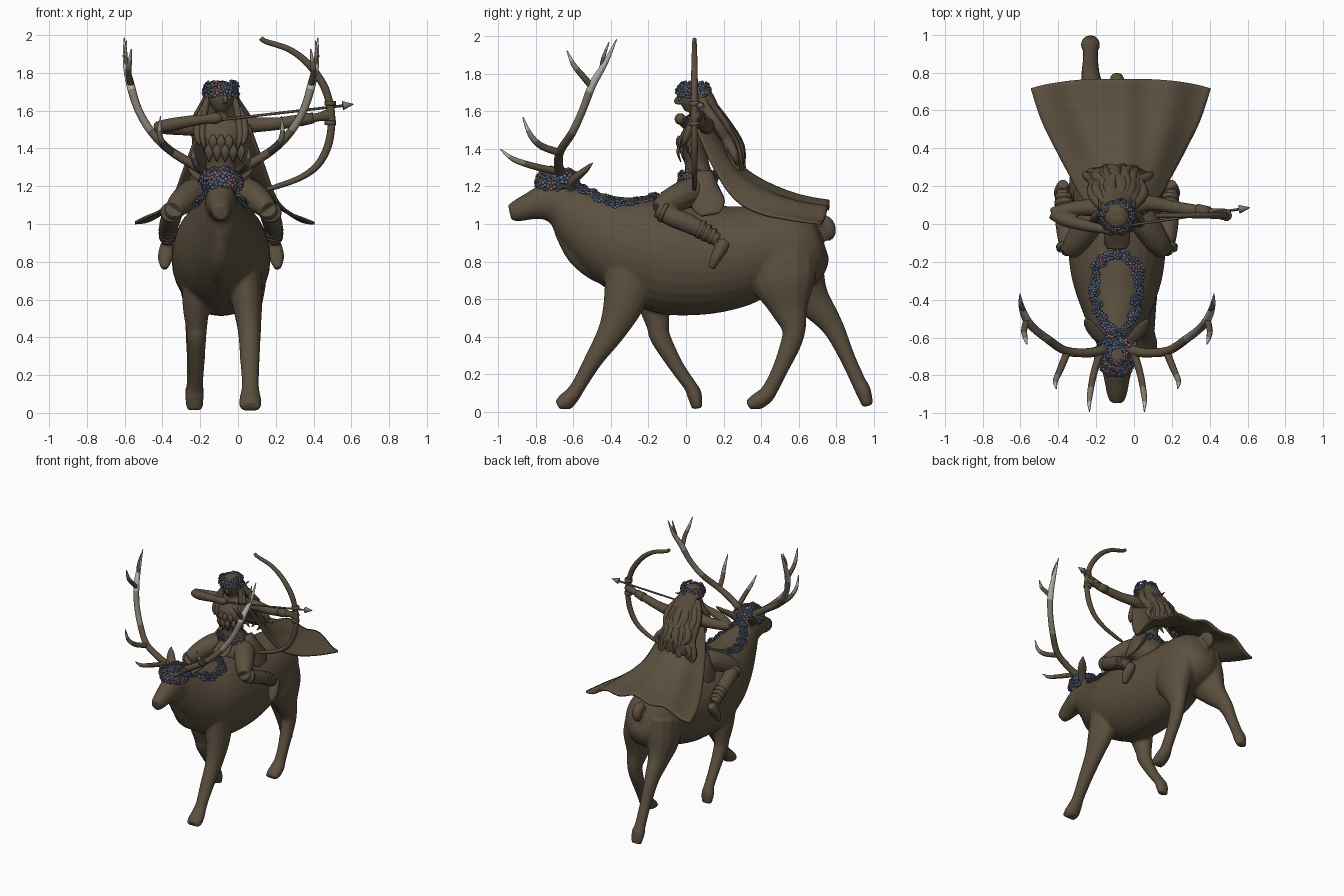
import bpy, bmesh, math, random
from mathutils import Vector, Matrix
from mathutils.bvhtree import BVHTree
random.seed(4)
CX = -0.09  # centre line of mount and rider


def mat(name, r, g, b):
    m = bpy.data.materials.new(name)
    m.diffuse_color = (r, g, b, 1)
    return m


BROWN = mat("dark_brown", .105, .079, .049)
HORN = mat("horn_grey", .22, .19, .16)
TIP = mat("horn_tip", .46, .44, .42)
BLUE = mat("petal_blue", .12, .16, .26)
NAVY = mat("petal_slate", .085, .105, .16)
PINK = mat("petal_pink", .24, .12, .13)


def spline(pts, subs):
    """Catmull-Rom through rows of (x, y, z, ra, rb)."""
    rows = [tuple(p) + ((p[3],) if len(p) == 4 else ()) for p in pts]
    rows = [rows[0]] + rows + [rows[-1]]
    out = []
    for a, b, c, d in zip(rows, rows[1:], rows[2:], rows[3:]):
        for k in range(subs):
            t = k / subs
            out.append([.5 * (2*q + (r-p)*t + (2*p-5*q+4*r-s)*t*t + (3*q-p-3*r+s)*t**3)
                        for p, q, r, s in zip(a, b, c, d)])
    return out + [list(rows[-1])]


def tube(bm, pts, n=14, subs=4, tips=False):
    """Closed elliptical tube; ra lies along x (or y for tubes running sideways)."""
    rows = spline(pts, subs)
    P = [Vector(r[:3]) for r in rows]
    d = P[-1] - P[0]
    ref = Vector((0, 1, 0)) if abs(d.x) > max(abs(d.y), abs(d.z)) else Vector((1, 0, 0))
    rings = []
    for i, r in enumerate(rows):
        t = (P[min(i+1, len(P)-1)] - P[max(i-1, 0)]).normalized()
        u = (ref - t * ref.dot(t)).normalized()
        w = t.cross(u)
        ra, rb = max(r[3], .002), max(r[4], .002)
        rings.append([bm.verts.new(P[i] + u*ra*math.cos(a) + w*rb*math.sin(a))
                      for a in (2*math.pi*k/n for k in range(n))])
    for i in range(len(rings) - 1):
        f = i / (len(rings) - 1)
        for k in range(n):
            face = bm.faces.new((rings[i][k], rings[i][(k+1) % n], rings[i+1][(k+1) % n], rings[i+1][k]))
            if tips:
                face.material_index = 2 if f > .7 else 1 if f > .48 else 0
    bm.faces.new(rings[0])
    bm.faces.new(rings[-1])


def finish(name, bm, mats, voxel=0, smooth=3):
    bmesh.ops.recalc_face_normals(bm, faces=bm.faces)
    me = bpy.data.meshes.new(name)
    for m in mats:
        me.materials.append(m)
    bm.to_mesh(me)
    bm.free()
    ob = bpy.data.objects.new(name, me)
    bpy.context.collection.objects.link(ob)
    if voxel:  # fuse overlapping tubes into one skin
        m = ob.modifiers.new("fuse", 'REMESH')
        m.mode, m.voxel_size = 'VOXEL', voxel
        s = ob.modifiers.new("relax", 'SMOOTH')
        s.iterations = smooth
        me = bpy.data.meshes.new_from_object(ob.evaluated_get(bpy.context.evaluated_depsgraph_get()))
        ob.modifiers.clear()
        ob.data = me
        if not me.materials:
            me.materials.append(mats[0])
    me.polygons.foreach_set("use_smooth", [True] * len(me.polygons))
    return ob


def side(s, pts):
    return [(CX + s*p[0],) + tuple(p[1:]) for p in pts]


# --- elk: trunk, neck and head in one loft ---
bm = bmesh.new()
trunk = [(.735, .90, .06, .08), (.70, .89, .14, .16), (.6, .87, .20, .22), (.4, .855, .23, .245),
         (.25, .825, .25, .275), (.08, .81, .26, .295), (-.1, .83, .26, .31), (-.28, .88, .24, .275),
         (-.43, .945, .19, .225), (-.57, 1.035, .13, .165), (-.67, 1.10, .09, .115), (-.75, 1.115, .082, .098),
         (-.83, 1.095, .066, .073), (-.9, 1.07, .052, .058), (-.94, 1.06, .036, .042)]
tube(bm, [(CX,) + p for p in trunk], 28)
tube(bm, [(CX, .70, 1.02, .04), (CX, .75, 1.0, .04), (CX, .765, .95, .035), (CX, .755, .91, .012)])
tube(bm, [(CX, -.68, .97, .03), (CX, -.58, .84, .06), (CX, -.46, .745, .06), (CX, -.38, .72, .04)])
# --- elk legs: (x, y, z, half width, half depth) ---
tube(bm, [(.02, -.29, .85, .10, .14), (.045, -.32, .62, .085, .12), (.06, -.39, .44, .062, .078),
          (.063, -.49, .28, .052, .05), (.065, -.565, .15, .045, .04), (.065, -.605, .09, .055, .043),
          (.065, -.645, .05, .06, .048), (.065, -.685, .03, .05, .03)])
tube(bm, [(-.2, -.2, .8, .1, .13), (-.22, -.17, .58, .075, .09), (-.22, -.15, .46, .058, .062),
          (-.22, -.135, .39, .052, .055), (-.22, -.05, .24, .042, .04), (-.225, .02, .14, .04, .036),
          (-.23, .045, .09, .05, .04), (-.23, .06, .015, .042, .028)])
tube(bm, [(.01, .5, .85, .12, .2), (.04, .52, .7, .11, .18), (.05, .55, .55, .075, .105),
          (.06, .575, .44, .055, .065), (.06, .555, .35, .05, .055), (.063, .5, .22, .043, .043),
          (.065, .455, .13, .043, .042), (.065, .425, .085, .052, .045), (.065, .375, .05, .055, .045),
          (.065, .33, .03, .045, .03)])
tube(bm, [(-.19, .54, .88, .12, .19), (-.21, .6, .72, .11, .15), (-.22, .67, .6, .075, .1),
          (-.225, .75, .5, .055, .07), (-.23, .8, .42, .048, .055), (-.23, .86, .29, .042, .042),
          (-.23, .92, .16, .042, .04), (-.23, .945, .11, .052, .042), (-.23, .97, .03, .042, .03)])
for s in (-1, 1):  # ears
    tube(bm, side(s, [(.05, -.63, 1.19, .025), (.09, -.6, 1.235, .035, .025), (.14, -.54, 1.285, .035, .018),
                      (.17, -.495, 1.33, .006)]), 12)
for v in bm.verts:
    v.co.z = max(v.co.z, .012)
elk = finish("elk_body", bm, [BROWN], .011, 4)
skin = BVHTree.FromPolygons([v.co for v in elk.data.vertices], [p.vertices for p in elk.data.polygons])

# --- antlers with pale tips ---
for s, nm in ((-1, "antler_right"), (1, "antler_left")):
    bm = bmesh.new()
    tube(bm, side(s, [(.05, -.66, 1.19, .03), (.07, -.665, 1.26, .028), (.15, -.68, 1.315, .025),
                      (.27, -.67, 1.39, .023), (.37, -.605, 1.49, .022), (.44, -.55, 1.61, .021),
                      (.48, -.5, 1.74, .022), (.505, -.43, 1.86, .015), (.512, -.37, 1.985, .003)]), 10, 4, True)
    for t in ([(.09, -.68, 1.28, .02), (.125, -.8, 1.305, .018), (.145, -.92, 1.345, .014), (.145, -.99, 1.4, .003)],
              [(.26, -.67, 1.38, .02), (.3, -.77, 1.415, .018), (.325, -.83, 1.475, .014), (.32, -.87, 1.57, .003)],
              [(.475, -.5, 1.73, .018), (.49, -.56, 1.80, .016), (.485, -.6, 1.85, .013), (.475, -.635, 1.925, .003)],
              [(.495, -.45, 1.83, .013), (.505, -.44, 1.89, .01), (.50, -.41, 1.97, .003)]):
        tube(bm, side(s, t), 8, 4, True)
    finish(nm, bm, [BROWN, HORN, TIP])

# --- rider: torso, head, arms, legs ---
bm = bmesh.new()
tube(bm, [(CX, y, z, a, b) for y, z, a, b in (
    (.05, 1.63, .033, .035), (.06, 1.57, .04, .04), (.06, 1.525, .115, .055), (.045, 1.45, .115, .08),
    (.05, 1.38, .09, .072), (.06, 1.31, .08, .065), (.07, 1.23, .115, .09), (.07, 1.14, .15, .13),
    (.07, 1.05, .1, .1))], 20)
tube(bm, [(CX, y, z, a, b) for y, z, a, b in (
    (.045, 1.755, .03, .03), (.045, 1.735, .06, .062), (.04, 1.68, .07, .078), (.03, 1.63, .056, .062),
    (.02, 1.595, .025, .03))], 18)
tube(bm, [(CX + .02, -.03, 1.69, .008), (CX + .025, -.053, 1.655, .014), (CX + .02, -.03, 1.645, .01)], 8)
tube(bm, [(-.02, .09, 1.52, .05), (.08, .11, 1.525, .042), (.2, .09, 1.53, .034), (.3, .075, 1.545, .032),
          (.42, .06, 1.565, .023), (.47, .052, 1.575, .032), (.51, .05, 1.58, .02)])
tube(bm, [(-.17, .085, 1.51, .05), (-.28, .085, 1.51, .042), (-.38, .07, 1.51, .036), (-.435, .055, 1.515, .03)])
tube(bm, [(-.435, .055, 1.51, .03), (-.36, .02, 1.525, .035), (-.25, -.01, 1.545, .03), (-.17, -.025, 1.555, .024),
          (-.12, -.03, 1.56, .032), (-.085, -.03, 1.56, .018)])
for s in (-1, 1):
    tube(bm, side(s, [(.08, .09, 1.18, .08), (.15, .0, 1.16, .078), (.21, -.09, 1.115, .068), (.25, -.145, 1.075, .05)]))
    tube(bm, side(s, [(.245, -.145, 1.08, .048), (.26, -.08, 1.04, .052), (.275, .02, 1.0, .052),
                      (.285, .1, .955, .042), (.285, .17, .915, .036)]))
    tube(bm, side(s, [(.285, .215, .91, .026), (.287, .19, .875, .038, .036), (.295, .16, .82, .04, .03),
                      (.30, .135, .765, .018)]))
    tube(bm, side(s, [(.06, .05, 1.67, .012), (.085, .09, 1.68, .016, .008), (.1, .14, 1.70, .003)]), 8)
finish("rider_body", bm, [BROWN], .0065, 2)

# --- boot cuffs and wrist band ---
bm = bmesh.new()
for s in (-1, 1):
    for y, z, r in ((-.13, 1.065, .055), (.07, .975, .052), (.1, .957, .05), (.13, .94, .046)):
        tube(bm, side(s, [(.28 - .13*(z-.95), y, z, r), (.282 - .13*(z-.95), y+.02, z-.009, r)]), 14, 2)
tube(bm, [(.33, .073, 1.55, .034), (.4, .063, 1.562, .029)], 14, 2)
finish("boot_and_wrist_bands", bm, [BROWN])

# --- hair: back mass plus loose wavy locks ---
bm = bmesh.new()
tube(bm, [(CX, .07, 1.74, .055, .04), (CX, .10, 1.67, .078, .05), (CX, .15, 1.57, .10, .05),
          (CX, .22, 1.46, .125, .045), (CX, .27, 1.36, .13, .035), (CX, .285, 1.29, .09, .02)], 18)
for i in range(17):
    u = -1 + i / 8
    j = random.uniform(-.03, .03)
    e = random.uniform(-.05, .05)
    tube(bm, [(CX + .05*u, .08, 1.74, .018), (CX + .08*u, .13 - .04*u*u, 1.65, .024),
              (CX + .115*u + j, .21 - .05*u*u, 1.54, .028), (CX + .14*u - j, .275 - .05*u*u, 1.42 + e*.5, .028),
              (CX + .15*u + j, .30 - .04*u*u, 1.33 + e, .02), (CX + .15*u - j, .305 - .03*u*u, 1.26 + e, .003)], 8, 3)
for s in (-1, 1):  # side locks beside the neck
    for k in range(2):
        x = .095 + .025*k
        tube(bm, side(s, [(.055, .05, 1.72, .014), (.078, .05 + .015*k, 1.64, .018), (x, .035, 1.55, .02),
                          (x + .005, -.0, 1.46, .018), (x - .01, -.015, 1.40 + .02*k, .003)]), 8, 3)
finish("rider_hair", bm, [BROWN])

# --- leaf bodice and loincloth ---
bm = bmesh.new()
for row in range(2):
    for k in range(5):
        x, z = CX + (k - 2 + .5*row)*.042, 1.47 - .05*row
        y = -.035 + 6*(x - CX)**2
        tube(bm, [(x, y, z, .008), (x, y - .012, z - .035, .024, .008), (x, y + .005, z - .09, .003)], 8, 3)
tube(bm, [(CX, -.02, 1.23, .06, .012), (CX, -.09, 1.18, .07, .012), (CX, -.13, 1.16, .05, .01)], 10, 3)
for s in (-1, 1):
    tube(bm, side(s, [(.1, .1, 1.27, .04, .05), (.15, .1, 1.18, .045, .08), (.2, .12, 1.1, .02, .09),
                      (.225, .13, 1.05, .008, .05)]), 12, 3)
finish("leaf_clothing", bm, [BROWN])

# --- cape streaming back over the rump ---
bm = bmesh.new()
spine = spline([(.10, 1.55, .13, .03, 0), (.20, 1.42, .21, .12, 0), (.31, 1.29, .27, .15, 0),
                (.44, 1.205, .34, .14, 0), (.60, 1.14, .42, .11, 0), (.765, 1.105, .475, .1, 0)], 5)
N = 40
grid = []
for i, (y, z, w, drop, _) in enumerate(spine):
    v = i / (len(spine) - 1)
    grid.append([bm.verts.new((-.07 + w*u, y - .05*abs(u)**3*v - .05*u*u*(1 - v),
                               z - drop*u*u + .016*v*math.sin(11*u + 1.5*v)))
                 for u in (2*k/N - 1 for k in range(N + 1))])
for a, b in zip(grid, grid[1:]):
    for k in range(N):
        bm.faces.new((a[k], a[k+1], b[k+1], b[k]))
cape = finish("cape", bm, [BROWN])
m = cape.modifiers.new("thickness", 'SOLIDIFY')
m.thickness, m.offset = .016, 0

# --- bow and arrow ---
bm = bmesh.new()
tube(bm, [(x, .045, z, r, r*.9) for x, z, r in (
    (.12, 1.985, .012), (.15, 1.965, .014), (.27, 1.925, .016), (.37, 1.85, .019), (.45, 1.74, .021), (.485, 1.64, .02),
    (.49, 1.58, .024), (.495, 1.52, .02), (.475, 1.41, .021), (.42, 1.31, .019), (.33, 1.245, .016), (.21, 1.20, .014),
    (.15, 1.185, .01))], 10)
for z in (1.64, 1.535):
    tube(bm, [(.488, .045, z - .012, .03), (.488, .045, z + .012, .03)], 10, 2)
finish("bow", bm, [BROWN])
bm = bmesh.new()
tube(bm, [(-.15, -.025, 1.545, .007), (.57, .08, 1.628, .007)], 8, 2)
finish("arrow_shaft", bm, [BROWN])
bm = bmesh.new()
tube(bm, [(.555, .078, 1.627, .024), (.612, .086, 1.634, .002)], 8, 2)
finish("arrow_head", bm, [HORN])


# --- flowers: five petals round a bud ---
def flower(bm, p, nrm, r, pink):
    q = Vector(nrm).to_track_quat('Z', 'Y').to_matrix().to_4x4()
    r *= random.uniform(.85, 1.2)
    m = 2 if random.random() < pink else random.choice((0, 0, 1))
    base = Matrix.Translation(p) @ q @ Matrix.Rotation(random.random()*6, 4, 'Z')
    for k in range(6):
        a = k * 2 * math.pi / 5
        off = (0, 0, .3*r) if k == 5 else (.62*r*math.cos(a), .62*r*math.sin(a), 0)
        s = .33*r if k == 5 else .46*r
        M = base @ Matrix.Translation(off) @ Matrix.Diagonal((s, s, s*.6, 1))
        for v in bmesh.ops.create_icosphere(bm, subdivisions=1, radius=1, matrix=M)['verts']:
            for f in v.link_faces:
                f.material_index = 1 if k == 5 else m


def wreath(bm, c, rx, ry, layers, count, r, pink):
    for dz, grow in layers:
        for k in range(count):
            a = 2*math.pi*(k + random.random()*.6) / count
            n = Vector((math.cos(a), math.sin(a), .3 + dz*12))
            g = grow * random.uniform(.93, 1.12)
            flower(bm, (c[0] + rx*g*math.cos(a), c[1] + ry*g*math.sin(a), c[2] + dz + random.uniform(-.01, .01)),
                   n, r, pink)


PETALS = [BLUE, NAVY, PINK]
bm = bmesh.new()  # neck garland, dropped on to the skin
for k in range(115):
    a = 2*math.pi*k/115
    f = .5 - .5*math.cos(a)
    x = CX + math.sin(a)*(.145 - .075*f) + random.uniform(-.016, .016)
    y = -.16 - .43*f + random.uniform(-.014, .014)
    hit, nrm, _, _ = skin.ray_cast(Vector((x, y, 2)), Vector((0, 0, -1)))
    if hit:
        flower(bm, hit + nrm*random.uniform(.004, .025), nrm, .022, .12)
finish("neck_garland", bm, PETALS)
bm = bmesh.new()
wreath(bm, (CX, -.69, 1.24), .1, .1, ((-.035, 1.0), (-.01, 1.05), (.015, 1.0), (.035, .8), (.045, .45)), 18, .024, .35)
finish("elk_wreath", bm, PETALS)
bm = bmesh.new()
wreath(bm, (CX, .04, 1.705), .08, .08, ((-.015, 1.0), (.01, 1.03), (.035, .95)), 15, .022, .15)
finish("rider_flower_crown", bm, PETALS)
bm = bmesh.new()
wreath(bm, (CX, .06, 1.255), .112, .09, ((-.02, 1.05), (.01, 1.0)), 20, .022, .12)
finish("flower_belt", bm, PETALS)
